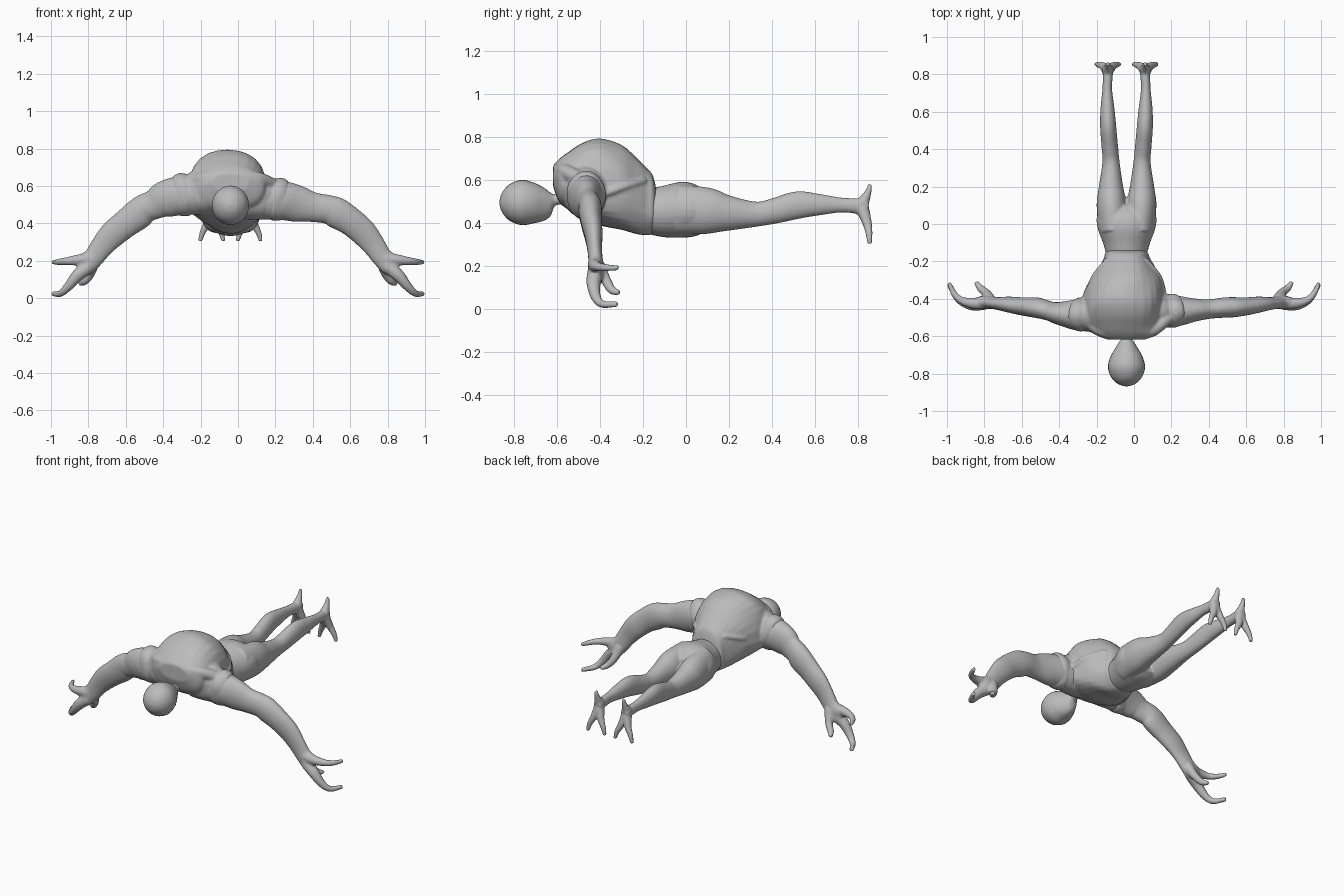
import bpy, bmesh, math
from mathutils import Vector

grey = bpy.data.materials.new("plain grey")
grey.diffuse_color = (0.5, 0.5, 0.5, 1)
CX = -0.04  # middle line of the figure
Y = Vector((0, 1, 0))


def spline(rows, steps=5):
    """Catmull-Rom through rows of numbers."""
    out = []
    n = len(rows)
    for i in range(n - 1):
        p = [rows[max(i - 1, 0)], rows[i], rows[i + 1], rows[min(i + 2, n - 1)]]
        for s in range(steps):
            t = s / steps
            out.append([0.5 * (2 * b + (c - a) * t + (2 * a - 5 * b + 4 * c - d) * t * t
                               + (3 * b - a - 3 * c + d) * t ** 3) for a, b, c, d in zip(*p)])
    out.append(list(rows[-1]))
    return out


def tube(bm, rows, ref, axis=None, power=1.0, fold=0.0, sides=28):
    """Loft rows of x, y, z, width radius, upper radius, lower radius."""
    rows = [r if len(r) == 6 else (r[0], r[1], r[2], r[3], r[-1], r[-1]) for r in rows]
    pts = spline(rows)
    rings = []
    for i, (x, y, z, ru, up, dn) in enumerate(pts):
        a, b = pts[max(i - 1, 0)], pts[min(i + 1, len(pts) - 1)]
        t = axis or (Vector(b[:3]) - Vector(a[:3])).normalized()
        u = Vector(ref)
        u = (u - t * u.dot(t)).normalized()
        v = u.cross(t)
        ring = []
        for k in range(sides):
            ang = 2 * math.pi * k / sides
            c, s = math.cos(ang), math.sin(ang)
            f = 1 + fold * math.sin(5 * ang + 22 * y) * abs(c)
            cu = math.copysign(abs(c) ** power, c) * max(ru, 0.003) * f
            sv = math.copysign(abs(s) ** power, s) * max(up if s > 0 else dn, 0.003) * f
            ring.append(bm.verts.new(Vector((x, y, z)) + u * cu + v * sv))
        rings.append(ring)
    for r0, r1 in zip(rings, rings[1:]):
        for k in range(sides):
            m = (k + 1) % sides
            bm.faces.new((r0[k], r0[m], r1[m], r1[k]))
    bm.faces.new(rings[0][::-1])
    bm.faces.new(rings[-1])


def finish(name, bm, voxel=None, smooth=3):
    bmesh.ops.recalc_face_normals(bm, faces=bm.faces)
    for f in bm.faces:
        f.smooth = True
    me = bpy.data.meshes.new(name)
    bm.to_mesh(me)
    bm.free()
    me.materials.append(grey)
    ob = bpy.data.objects.new(name, me)
    bpy.context.collection.objects.link(ob)
    if voxel:
        m = ob.modifiers.new("blend", 'REMESH')
        m.mode = 'VOXEL'
        m.voxel_size = voxel
        m.use_smooth_shade = True
        m = ob.modifiers.new("soften", 'SMOOTH')
        m.factor = 0.5
        m.iterations = smooth


def arm_side(rows, side):
    """The left shoulder sits wider and a little higher than the right."""
    if side > 0:
        return rows
    out = []
    for x, y, z, *r in rows:
        k = min(max((0.54 - x) / 0.24, 0), 1)
        low = 0.015 * max(0, 1 - abs(x - 0.62) / 0.15)
        out.append((-(x + 0.08 * k), y - 0.02 * k, z + 0.025 * k - low, *r))
    return out


# Arms with three-fingered hands
ARM = [(0.08, -.46, .53, .10, .11), (.22, -.465, .525, .085, .105), (.32, -.46, .505, .063, .098),
       (.40, -.455, .487, .052, .08), (.48, -.447, .475, .054, .077), (.53, -.445, .455, .054, .083),
       (.60, -.44, .412, .048, .076), (.67, -.43, .352, .042, .072), (.725, -.425, .285, .034, .062),
       (.77, -.42, .22, .034, .055), (.81, -.42, .185, .036, .058), (.85, -.425, .16, .022, .04)]
FINGERS = [
    [(.77, -.42, .215, .035), (.85, -.425, .205, .03), (.92, -.41, .198, .021), (.96, -.375, .194, .017),
     (.99, -.315, .193, .011)],
    [(.80, -.42, .17, .04), (.86, -.43, .12, .033), (.91, -.42, .06, .024), (.95, -.39, .025, .018),
     (.99, -.32, .024, .013)],
    [(.77, -.41, .20, .035), (.79, -.37, .13, .024), (.82, -.345, .09, .02), (.845, -.31, .078, .012)]]
for side, name in ((1, "right_arm"), (-1, "left_arm")):
    bm = bmesh.new()
    tube(bm, arm_side(ARM, side), (0, 1, 0))
    for finger in FINGERS:
        tube(bm, arm_side(finger, side), (0.3, 0.2, 1), sides=14)
    finish(name, bm, 0.007)

# Hips, legs and splayed two-toed feet
LEG = [(.07, -.04, .465, .075, .115), (.08, .10, .458, .08, .108), (.083, .20, .447, .065, .082),
       (.083, .33, .443, .046, .058), (.09, .42, .46, .044, .06), (.098, .52, .485, .043, .064),
       (.102, .62, .487, .037, .05), (.103, .72, .485, .026, .035), (.10, .80, .48, .027, .036),
       (.10, .845, .47, .03, .035)]
FOOT = [[(.10, .82, .49, .032), (.10, .845, .54, .017), (.10, .857, .582, .010)]]
for s in (1, -1):
    FOOT.append([(.10, .82, .47, .032), (.10 + s * .025, .843, .40, .022),
                 (.10 + s * .05, .852, .35, .016), (.10 + s * .062, .854, .305, .011)])
bm = bmesh.new()
tube(bm, [(CX, -.25, .46, .09, .09), (CX, -.12, .455, .120, .117), (CX, -.02, .463, .155, .13),
          (CX, .05, .46, .155, .118), (CX, .10, .45, .10, .08)], (1, 0, 0), Y)
for side in (1, -1):
    tube(bm, [(CX + side * r[0], *r[1:]) for r in LEG], (1, 0, 0))
    for toe in FOOT:
        tube(bm, [(CX + side * r[0], *r[1:]) for r in toe], (1, 0, 0), sides=14)
finish("hips_and_legs", bm, 0.007)

# Loose shirt with a humped back, hem and sleeves
bm = bmesh.new()
tube(bm, [(CX, -.618, .62, .10, .05, .05), (CX, -.59, .59, .17, .11, .09),
          (-.05, -.55, .56, .20, .17, .095), (-.055, -.48, .54, .22, .235, .115),
          (-.055, -.40, .53, .22, .265, .14), (-.045, -.30, .52, .19, .245, .15),
          (CX, -.23, .50, .15, .205, .15), (CX, -.18, .48, .122, .175, .135),
          (CX, -.155, .475, .115, .15, .125), (CX, -.14, .47, .09, .10, .10)],
     (1, 0, 0), Y, power=0.88, fold=0.025)
SLEEVE = [(.04, -.46, .55, .12, .13), (.14, -.465, .54, .10, .12), (.175, -.465, .535, .086, .105),
          (.205, -.465, .53, .092, .118), (.24, -.465, .52, .08, .11), (.265, -.462, .515, .06, .09)]
for side in (1, -1):
    tube(bm, arm_side(SLEEVE, side), (0, 1, 0), fold=0.02)
    # ridge along the front of each shoulder, and a crease from armpit to waist
    tube(bm, [(CX + side * .06, -.59, .65, .03), (CX + side * .15, -.56, .64, .035),
              (CX + side * .22, -.50, .61, .035)], (0, 0, 1), sides=12)
    tube(bm, [(CX + side * .20, -.40, .53, .018), (CX + side * .175, -.29, .57, .018),
              (CX + side * .10, -.19, .60, .014)], (0, 0, 1), sides=12)
finish("shirt", bm, 0.008, 4)

# Egg-shaped head tapering into a thin neck
bm = bmesh.new()
HZ = .497
tube(bm, [(CX, -.868, HZ, .006, .006, .006), (CX, -.856, HZ, .045, .045, .045),
          (CX, -.82, HZ, .082, .085, .085), (CX, -.765, HZ, .099, .105, .105),
          (CX, -.71, HZ, .086, .093, .097), (CX, -.66, HZ, .058, .068, .084),
          (CX, -.63, HZ, .040, .046, .062), (CX, -.605, .51, .026, .026, .026),
          (CX, -.54, .52, .035, .035, .035)], (1, 0, 0), Y)
finish("head", bm)
